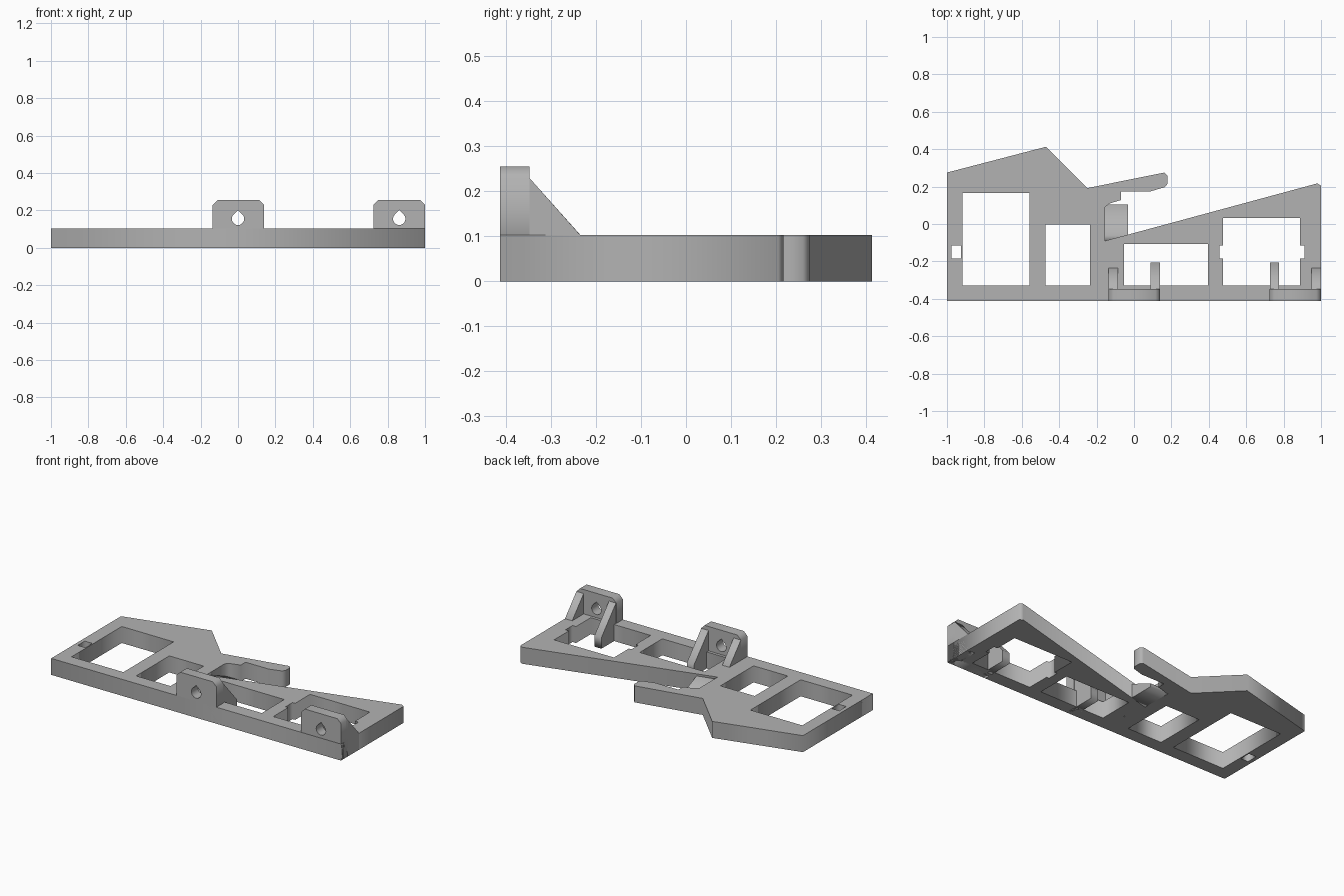
import bpy
from math import sin, cos, pi, radians
from mathutils import Matrix

cube = bpy.data.objects.get("Cube")
if cube:
    bpy.data.objects.remove(cube)

grey = bpy.data.materials.new("mid grey")
grey.use_nodes = True
colour = (0.45, 0.45, 0.45, 1)
grey.diffuse_color = colour
grey.node_tree.nodes["Principled BSDF"].inputs["Base Color"].default_value = colour

# local (u, v, depth) axes for each extrusion direction
ALONG_Z = Matrix.Identity(4)
ALONG_Y = Matrix(((1, 0, 0, 0), (0, 0, 1, 0), (0, 1, 0, 0), (0, 0, 0, 1)))
ALONG_X = Matrix(((0, 0, 1, 0), (1, 0, 0, 0), (0, 1, 0, 0), (0, 0, 0, 1)))


def extrude(name, loops, start, end, axes):
    """Extrude a flat outline (first loop) with holes (other loops)."""
    curve = bpy.data.curves.new(name, 'CURVE')
    curve.dimensions = '2D'
    curve.fill_mode = 'BOTH'
    curve.extrude = (end - start) / 2
    for loop in loops:
        spline = curve.splines.new('POLY')
        spline.points.add(len(loop) - 1)
        for point, (u, v) in zip(spline.points, loop):
            point.co = (u, v, 0, 1)
        spline.use_cyclic_u = True
    temp = bpy.data.objects.new(name + " profile", curve)
    bpy.context.collection.objects.link(temp)
    graph = bpy.context.evaluated_depsgraph_get()
    mesh = bpy.data.meshes.new_from_object(temp.evaluated_get(graph))
    bpy.data.objects.remove(temp)
    mesh.transform(axes @ Matrix.Translation((0, 0, (start + end) / 2)))
    if axes.determinant() < 0:
        mesh.flip_normals()
    mesh.materials.clear()
    mesh.materials.append(grey)
    obj = bpy.data.objects.new(name, mesh)
    bpy.context.collection.objects.link(obj)
    return obj


def rect(x0, x1, y0, y1):
    return [(x0, y0), (x1, y0), (x1, y1), (x0, y1)]


HEIGHT = 0.103
FRONT, PLATE_BACK = -0.413, -0.348

# Base frame with windows and hooked arm
outline = [
    (-1, FRONT), (1, FRONT), (1, 0.205), (0.98, 0.217), (-0.155, -0.09),
    (-0.155, 0.09), (-0.13, 0.11), (-0.07, 0.128), (-0.07, 0.175),
    (0.09, 0.175), (0.165, 0.197), (0.178, 0.213), (0.178, 0.26),
    (0.162, 0.275), (-0.25, 0.192), (-0.47, 0.413), (-1, 0.275),
]
notched_window = [
    (0.475, -0.33), (0.888, -0.33), (0.888, -0.185), (0.912, -0.185),
    (0.912, -0.115), (0.888, -0.115), (0.888, 0.032), (0.475, 0.032),
    (0.475, -0.115), (0.457, -0.115), (0.457, -0.185), (0.475, -0.185),
]
windows = [
    rect(-0.918, -0.56, -0.33, 0.165),
    rect(-0.977, -0.925, -0.185, -0.115),
    rect(-0.472, -0.235, -0.33, -0.003),
    rect(-0.053, 0.395, -0.33, -0.108),
    notched_window,
]
extrude("base_frame", [outline] + windows, 0, HEIGHT, ALONG_Z)

# Sloped foot inside the arm slot
extrude("slot_ramp", [[(-0.095, 0), (0.105, 0), (0.105, 0.02), (-0.06, 0.09), (-0.095, 0.09)]],
        -0.157, -0.032, ALONG_X)


# Mounting tabs with teardrop holes and rear gussets
def tab(name, x0, x1, hole_x, ribs):
    top, cut = 0.255, 0.025
    shape = [(x0, 0), (x1, 0), (x1, top - cut), (x1 - cut, top),
             (x0 + cut, top), (x0, top - cut)]
    arc = [radians(135 + i * 15) for i in range(19)]
    hole = [(hole_x + 0.033 * cos(a), 0.155 + 0.033 * sin(a)) for a in arc]
    hole.append((hole_x, 0.155 + 0.033 * 2 ** 0.5))
    extrude(name + "_plate", [shape, hole], FRONT, PLATE_BACK, ALONG_Y)
    for side, (r0, r1, over_window) in ribs.items():
        if over_window:
            tail = [(-0.205, 0), (-0.205, 0.07)]
        else:
            tail = [(-0.235, 0), (-0.235, HEIGHT)]
        profile = [(PLATE_BACK - 0.01, 0)] + tail + [(PLATE_BACK, 0.23), (PLATE_BACK - 0.01, 0.23)]
        extrude(name + "_" + side + "_gusset", [profile], r0, r1, ALONG_X)


tab("middle_tab", -0.135, 0.14, 0, {"right": (-0.135, -0.085, False), "left": (0.088, 0.138, True)})
tab("end_tab", 0.725, 1, 0.862, {"right": (0.727, 0.775, True), "left": (0.95, 1, False)})
